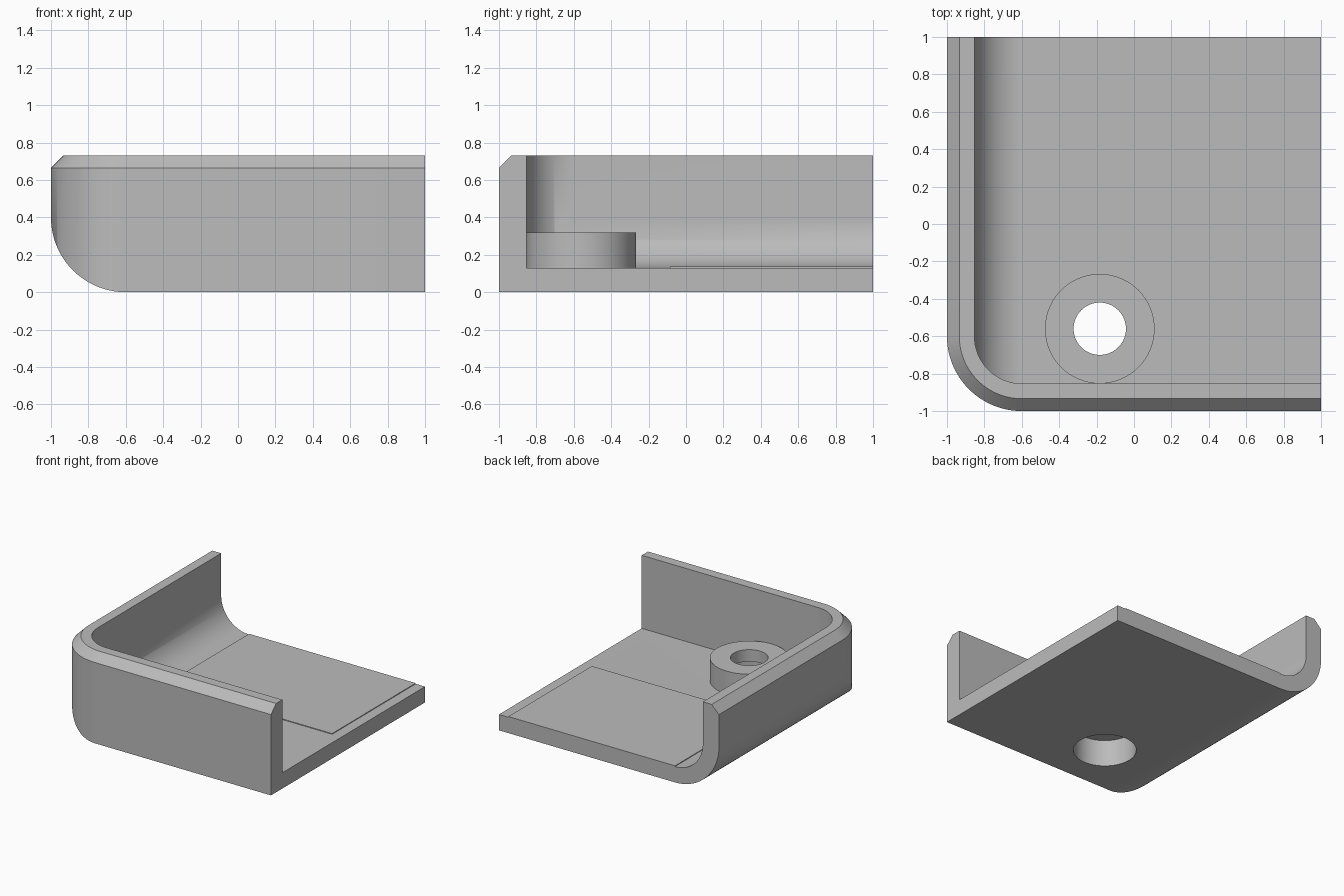
import bpy, bmesh
from math import sin, cos, pi
from mathutils import Vector

cube = bpy.data.objects.get("Cube")
if cube:
    bpy.data.objects.remove(cube, do_unlink=True)

grey = bpy.data.materials.new("Mid grey")
grey.use_nodes = True
grey.diffuse_color = (0.5, 0.5, 0.5, 1)
grey.node_tree.nodes["Principled BSDF"].inputs["Base Color"].default_value = (0.5, 0.5, 0.5, 1)

HEIGHT, FLOOR, WALL = 0.73, 0.13, 0.147
RADIUS, CHAMFER, FAR = 0.4, 0.066, 1.5
BOSS = (-0.183, -0.56)


def rounded_corner(low_a, low_b, high_a, high_b, radius, steps=32):
    """Rectangle outline with its low/low corner rounded."""
    arc = [(low_a + radius * (1 - cos(t)), low_b + radius * (1 - sin(t)))
           for t in (pi / 2 * i / steps for i in range(steps + 1))]
    return arc + [(high_a, low_b), (high_a, high_b), (low_a, high_b)]


def loft(name, rings):
    """Closed solid through rings of matching points."""
    bm = bmesh.new()
    loops = [[bm.verts.new(Vector(p)) for p in ring] for ring in rings]
    n = len(loops[0])
    for a, b in zip(loops, loops[1:]):
        for i in range(n):
            j = (i + 1) % n
            bm.faces.new((a[i], a[j], b[j], b[i]))
    bm.faces.new(loops[0][::-1])
    bm.faces.new(loops[-1])
    bmesh.ops.recalc_face_normals(bm, faces=bm.faces)
    mesh = bpy.data.meshes.new(name)
    bm.to_mesh(mesh)
    bm.free()
    mesh.materials.append(grey)
    obj = bpy.data.objects.new(name, mesh)
    bpy.context.collection.objects.link(obj)
    return obj


def plan_ring(outline, z):
    return [(x, y, z) for x, y in outline]


def side_ring(outline, y):
    return [(x, y, z) for x, z in outline]


def cylinder(name, radius, z0, z1, steps=64):
    circle = [(BOSS[0] + radius * cos(2 * pi * i / steps),
               BOSS[1] + radius * sin(2 * pi * i / steps)) for i in range(steps)]
    return loft(name, [plan_ring(circle, z0), plan_ring(circle, z1)])


def combine(target, tool, operation):
    """Apply a boolean and discard the tool."""
    mod = target.modifiers.new(operation, 'BOOLEAN')
    mod.operation, mod.solver, mod.object = operation, 'EXACT', tool
    bpy.context.view_layer.objects.active = target
    bpy.ops.object.modifier_apply(modifier=mod.name)
    bpy.data.objects.remove(tool, do_unlink=True)


# Outer block: rounded in plan with a chamfered rim, and rounded under the left edge
plan = rounded_corner(-1, -1, 1, 1, RADIUS)
rim = rounded_corner(CHAMFER - 1, CHAMFER - 1, 1, 1, RADIUS - CHAMFER)
shell = loft("corner_shell", [plan_ring(plan, -0.5), plan_ring(plan, HEIGHT - CHAMFER),
                              plan_ring(rim, HEIGHT)])
side = rounded_corner(-1, 0, FAR, FAR, RADIUS)
combine(shell, loft("side_profile", [side_ring(side, -FAR), side_ring(side, FAR)]), 'INTERSECT')

# Cavity: the same two roundings, inset by the wall thickness
inner_radius = RADIUS - WALL
plan = rounded_corner(WALL - 1, WALL - 1, FAR, FAR, inner_radius)
cavity = loft("cavity", [plan_ring(plan, -0.5), plan_ring(plan, FAR)])
side = rounded_corner(WALL - 1, FLOOR, FAR + 0.2, FAR - 0.2, inner_radius)
combine(cavity, loft("cavity_profile", [side_ring(side, -FAR), side_ring(side, FAR - 0.1)]),
        'INTERSECT')
combine(shell, cavity, 'DIFFERENCE')

# Screw boss, with a through hole and a wider recess from below
combine(shell, cylinder("boss", 0.293, 0.06, 0.318), 'UNION')
combine(shell, cylinder("screw_hole", 0.14, -0.1, 0.6), 'DIFFERENCE')
combine(shell, cylinder("screw_head_recess", 0.237, -0.1, 0.22), 'DIFFERENCE')

# Thin raised pad on the floor
x0, x1, y0, y1 = RADIUS - 1, 0.915, -0.085, 1
pad = [(x0, y0), (x1, y0), (x1, y1), (x0, y1)]
floor_pad = loft("floor_pad", [plan_ring(pad, FLOOR), plan_ring(pad, FLOOR + 0.006)])

# Smooth curves, sharp edges
bpy.ops.object.select_all(action='DESELECT')
shell.select_set(True)
bpy.context.view_layer.objects.active = shell
bpy.ops.object.shade_smooth_by_angle(angle=pi / 6)
